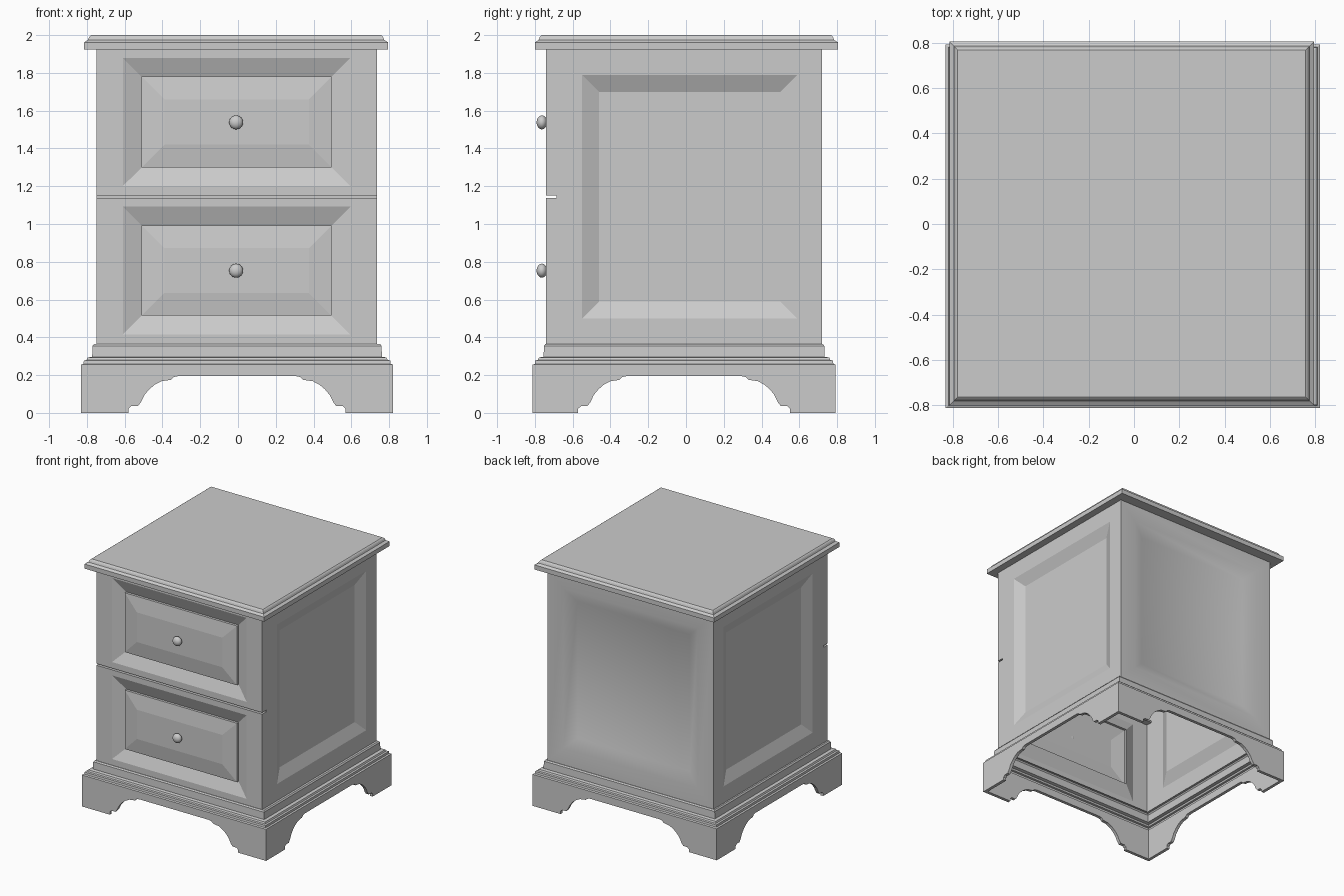
import bpy, bmesh
from mathutils import Vector

if "Cube" in bpy.data.objects:
    bpy.data.objects.remove(bpy.data.objects["Cube"])

XL, XR, YF, YB = -0.75, 0.735, -0.74, 0.72      # cabinet walls
Z0, Z1 = 0.365, 1.925                           # cabinet bottom and top
GAP0, GAP1, GAPY = 1.137, 1.15, -0.685          # slot between the drawers


def finish(name, bm, outward=None, smooth=False):
    bm.normal_update()
    if outward is None:
        bmesh.ops.recalc_face_normals(bm, faces=bm.faces)
    else:
        bm.faces.ensure_lookup_table()
        if bm.faces[-1].normal.dot(outward) < 0:
            bmesh.ops.reverse_faces(bm, faces=bm.faces)
    for f in bm.faces:
        f.smooth = smooth
    me = bpy.data.meshes.new(name)
    bm.to_mesh(me)
    bm.free()
    ob = bpy.data.objects.new(name, me)
    bpy.context.collection.objects.link(ob)
    return ob


def panel(name, at, rects, notch=(), smooth=False):
    """Nested rectangles (u0, u1, z0, z1, depth) joined into a panelled wall."""
    bm = bmesh.new()
    loops = [[bm.verts.new(at(u, z, d)) for u, z in
              ((u0, z0), (u1, z0), (u1, z1), (u0, z1))]
             for u0, u1, z0, z1, d in rects]
    extra = [bm.verts.new(at(u, z, 0)) for u, z in notch]
    for k, (a, b) in enumerate(zip(loops, loops[1:])):
        for i in range(4):
            j = (i + 1) % 4
            mid = extra if k == 0 and i == 3 else []
            bm.faces.new([a[i], *mid, a[j], b[j], b[i]])
    bm.faces.new(loops[-1])
    out = Vector(at(0, 0, -1)) - Vector(at(0, 0, 0))
    return finish(name, bm, out, smooth)


def moulding(name, cx, cy, hx, hy, profile, capped):
    """Rectangular frame swept up a (grow, z) profile."""
    bm = bmesh.new()
    loops = [[bm.verts.new((cx + sx * (hx + g), cy + sy * (hy + g), z))
              for sx, sy in ((-1, -1), (1, -1), (1, 1), (-1, 1))]
             for g, z in profile]
    for a, b in zip(loops, loops[1:]):
        for i in range(4):
            j = (i + 1) % 4
            bm.faces.new((a[i], a[j], b[j], b[i]))
    if capped:
        bm.faces.new(loops[0][::-1])
        bm.faces.new(loops[-1])
        return finish(name, bm)
    return finish(name, bm, Vector((-1, 0, 0)))


# Drawer fronts with a recessed border and a raised field, plus knobs
def front(u, z, d):
    return (u, YF + d, z)


for label, zb, zt in (("lower", Z0, GAP0), ("upper", GAP1, Z1)):
    b, t = zb + 0.05, zt - 0.045
    panel(label + "_drawer_front", front, [
        (XL, XR, zb, zt, 0),
        (-0.61, 0.595, b, t, 0),
        (-0.51, 0.495, b + 0.1, t - 0.1, 0.04),
        (-0.51, 0.495, b + 0.1, t - 0.1, 0.02),
        (-0.39, 0.375, b + 0.22, t - 0.22, 0.003)])
    bpy.ops.mesh.primitive_uv_sphere_add(
        segments=24, ring_count=12, location=(-0.01, -0.763, zb + 0.388))
    knob = bpy.context.object
    knob.name = label + "_knob"
    knob.scale = (0.037, 0.028, 0.037)
    bpy.ops.object.shade_smooth()

# Slot between the drawers
bm = bmesh.new()
strips = [[bm.verts.new((x, y, z)) for y, z in
           ((YF, GAP0), (GAPY, GAP0), (GAPY, GAP1), (YF, GAP1))] for x in (XL, XR)]
for i in range(3):
    bm.faces.new((strips[0][i], strips[1][i], strips[1][i + 1], strips[0][i + 1]))
bm.normal_update()
bm.faces.ensure_lookup_table()
finish("drawer_gap", bm, Vector((0, 0, -1)))

# Side and back walls with recessed panels
side_rects = [(YF, YB, Z0, Z1, 0), (-0.55, 0.59, 0.5, 1.79, 0),
              (-0.46, 0.5, 0.59, 1.7, 0.04)]
slot = [(YF, GAP1), (GAPY, GAP1), (GAPY, GAP0), (YF, GAP0)]
panel("right_side", lambda u, z, d: (XR - d, u, z), side_rects, slot)
panel("left_side", lambda u, z, d: (XL + d, u, z), side_rects, slot)
panel("back", lambda u, z, d: (u, YB - d, z), [
    (XL, XR, Z0, Z1, 0), (-0.61, 0.595, 0.5, 1.79, 0),
    (-0.51, 0.495, 0.59, 1.7, 0.04)], smooth=True)

# Table top with a moulded edge
moulding("top", -0.01, 0.002, 0.804, 0.802, [
    (0, 1.925), (0, 1.962), (-0.008, 1.967), (-0.02, 1.975), (-0.025, 1.988),
    (-0.03, 1.995), (-0.037, 2.0)], True)

# Stepped base moulding
moulding("base_moulding", -0.005, -0.01, 0.825, 0.802, [
    (0, 0.255), (-0.012, 0.26), (-0.014, 0.277), (-0.028, 0.28), (-0.033, 0.293),
    (-0.058, 0.297), (-0.06, 0.355), (-0.068, 0.365), (-0.085, 0.365)], False)

# Skirt: four mitred boards with bracket-foot cut-outs
CUT = [(0.575, 0), (0.575, 0.022), (0.56, 0.036), (0.525, 0.036), (0.51, 0.055),
       (0.49, 0.095), (0.465, 0.125), (0.435, 0.15), (0.4, 0.168), (0.35, 0.175),
       (0.335, 0.19), (0.31, 0.195)]
HX, HY, TOP, THICK = 0.825, 0.802, 0.255, 0.025


def skirt(name, half, dist, scale, at):
    bm = bmesh.new()
    rims = []
    for t in (0, THICK):
        h = half - t
        arch = [(u * scale, z) for u, z in CUT]
        pts = ([(-h, TOP), (-h, 0)] + [(-u, z) for u, z in arch]
               + arch[::-1] + [(h, 0), (h, TOP)])
        rims.append([bm.verts.new(at(u, dist - t, z)) for u, z in pts])
    outer, inner = rims
    n = len(outer)
    bm.faces.new(outer)
    bm.faces.new(inner[::-1])
    for i in range(n):
        if i not in (0, n - 2):          # leave the mitred ends open
            j = (i + 1) % n
            bm.faces.new((outer[j], outer[i], inner[i], inner[j]))
    finish(name, bm)


CX, CY = -0.005, -0.01
skirt("front_skirt", HX, HY, 1, lambda u, d, z: (CX + u, CY - d, z))
skirt("back_skirt", HX, HY, 1, lambda u, d, z: (CX + u, CY + d, z))
skirt("left_skirt", HY, HX, 0.975, lambda u, d, z: (CX - d, CY + u, z))
skirt("right_skirt", HY, HX, 0.975, lambda u, d, z: (CX + d, CY + u, z))
